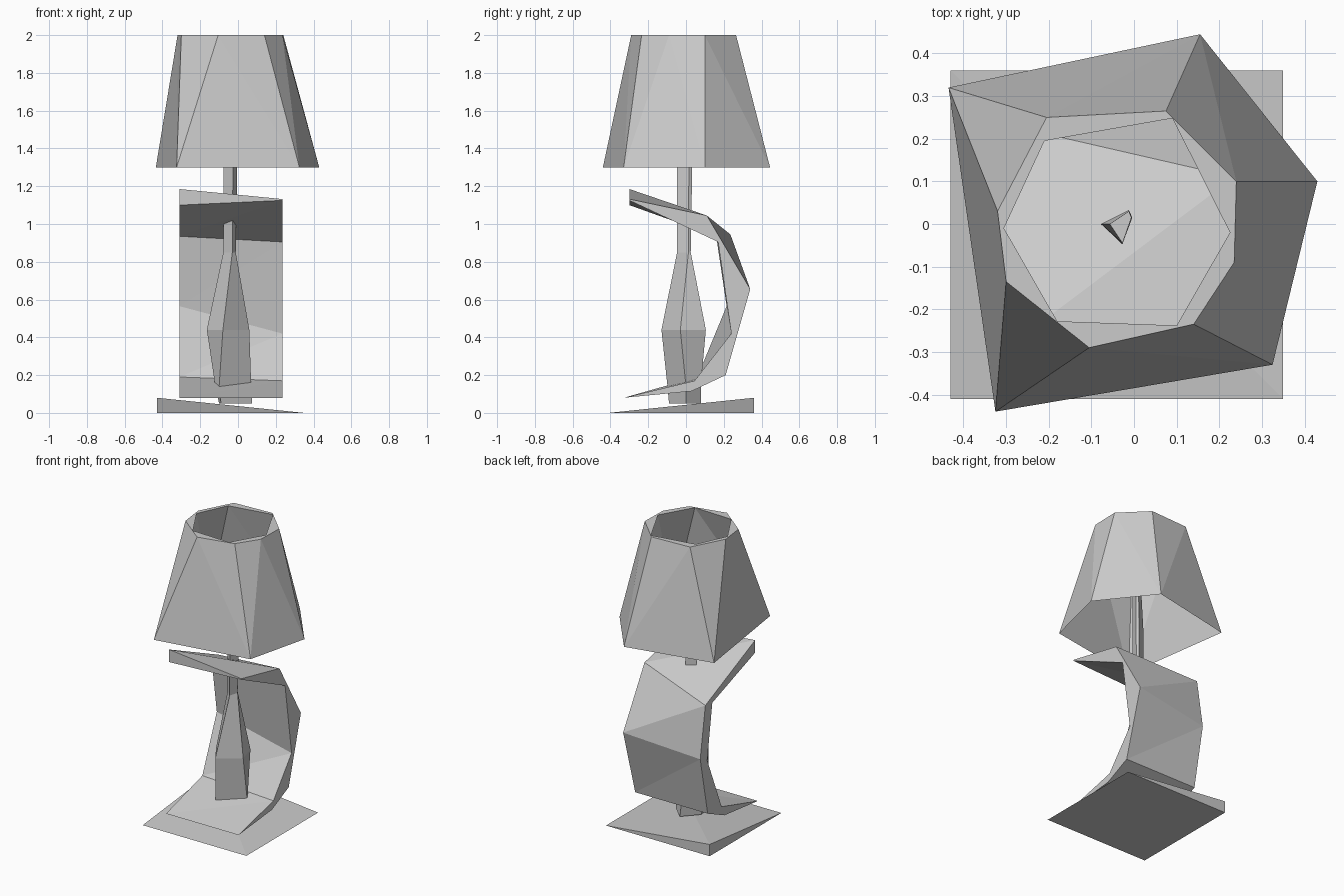
import bpy, bmesh
from math import dist

if "Cube" in bpy.data.objects:
    bpy.data.objects.remove(bpy.data.objects["Cube"])


def make(name, verts, faces):
    me = bpy.data.meshes.new(name)
    me.from_pydata(verts, [], faces)
    bm = bmesh.new()
    bm.from_mesh(me)
    bmesh.ops.recalc_face_normals(bm, faces=bm.faces)
    bm.to_mesh(me)
    bm.free()
    ob = bpy.data.objects.new(name, me)
    bpy.context.collection.objects.link(ob)
    return ob


def stitch(verts, a, b):
    """Triangles joining two closed index rings of any size, shortest diagonal first."""
    faces, i, j = [], 0, 0
    na, nb = len(a), len(b)
    while i < na or j < nb:
        a0, a1 = a[i % na], a[(i + 1) % na]
        b0, b1 = b[j % nb], b[(j + 1) % nb]
        step_a = j == nb or (i < na and
                             dist(verts[a1], verts[b0]) < dist(verts[a0], verts[b1]))
        if step_a:
            faces.append((a0, a1, b0))
            i += 1
        else:
            faces.append((a0, b1, b0))
            j += 1
    return faces


def ring_at(points, z):
    return [(x, y, z) for x, y in points]


# Base: square slab whose top slopes down from one raised corner
make("base",
     [(-.43, -.41, 0), (.35, -.41, 0), (.35, .36, 0), (-.43, .36, 0), (-.43, .36, .08)],
     [(0, 3, 2, 1), (0, 1, 4), (1, 2, 4), (2, 3, 4), (3, 0, 4)])

# Stem: four-sided faceted body narrowing into a thin rod inside the shade
sections = [
    (.05, [(-.10, -.02), (-.09, -.09), (.075, 0), (-.01, .08)]),
    (.14, [(-.12, -.03), (-.10, -.098), (.07, 0), (-.02, .078)]),
    (.44, [(-.165, 0), (-.08, -.13), (.06, -.03), (.02, .105)]),
    (.85, [(-.078, 0), (-.03, -.047), (-.012, .013), (-.02, .025)]),
    (1.3, [(-.077, 0), (-.027, -.047), (-.004, .015), (-.012, .033)]),
    (1.62, [(-.057, 0), (-.027, -.045), (-.006, .015), (-.012, .03)]),
]
sv = [p for z, pts in sections for p in ring_at(pts, z)]
sf = [(4 * r + k, 4 * r + (k + 1) % 4, 4 * r + 4 + (k + 1) % 4, 4 * r + 4 + k)
      for r in range(len(sections) - 1) for k in range(4)]
n = len(sv)
make("stem", sv, sf + [(3, 2, 1, 0), (n - 4, n - 3, n - 2, n - 1)])

# Curved band wrapping behind the stem: (y, z) profiles of its two ends
left = [(-.30, 1.185), (.235, .945), (.29, .60), (.21, .20), (.03, .12),
        (-.33, .08), (.06, .19), (.215, .565), (.16, .935), (-.30, 1.10)]
right = [(-.30, 1.132), (.11, 1.045), (.34, .655), (.21, .20), (.03, .115),
         (-.33, .08), (.045, .17), (.24, .42), (.17, .905), (-.30, 1.125)]
m = len(left)
bv = [(-.31, y, z) for y, z in left] + [(.235, y, z) for y, z in right]
bf = [tuple(range(m)), tuple(range(2 * m - 1, m - 1, -1))]
for k in range(m):
    q = (k + 1) % m
    bf += [(k, m + k, m + q), (k, m + q, q)]
make("curved_band", bv, bf)

# Shade: pentagon at the bottom, octagon outside and hexagon inside at the top
bottom = [(-.435, .32), (-.325, -.44), (.325, -.33), (.43, .10), (.155, .445)]
outer = [(-.205, .25), (-.32, .03), (-.30, -.135), (-.105, -.29),
         (.14, -.235), (.235, -.09), (.24, .10), (.075, .265)]
inner = [(-.21, .195), (-.305, -.01), (-.18, -.228), (.10, -.238), (.225, -.02), (.09, .248)]
hv = ring_at(bottom, 1.3) + ring_at(outer, 2) + ring_at(inner, 2)
b, o, i = list(range(5)), list(range(5, 13)), list(range(13, 19))
make("lamp_shade", hv, stitch(hv, b, o) + stitch(hv, o, i) + stitch(hv, i, b))
